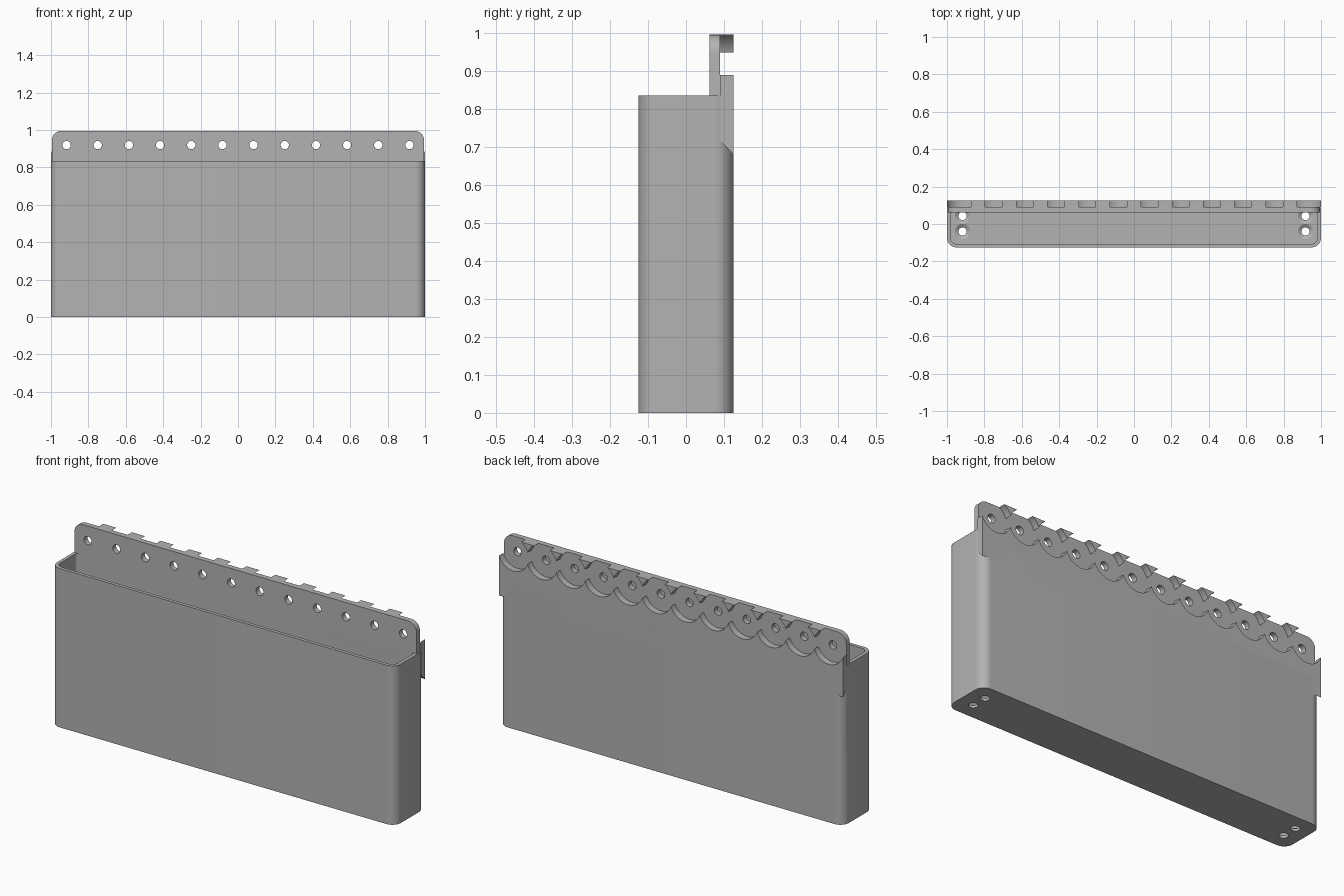
import bpy, bmesh
from math import pi, sin, cos, acos, asin, sqrt
from mathutils import Matrix, Vector

if "Cube" in bpy.data.objects:
    bpy.data.objects.remove(bpy.data.objects["Cube"])

# Main sizes
N, PITCH = 12, 1 / 6
HOLE_Z, HOLE_R, RECESS_R = 0.919, 0.022, 0.0885
RIM_Z, TOP_Z, FLOOR = 0.835, 0.995, 0.025
Y_FRONT, Y_WALL, Y_PLATE, Y_BACK = -0.125, 0.062, 0.09, 0.125
HOLES = [(i - (N - 1) / 2) * PITCH for i in range(N)]

gray = bpy.data.materials.new("gray plastic")
gray.use_nodes = True
gray.diffuse_color = (0.45, 0.45, 0.45, 1)
gray.node_tree.nodes["Principled BSDF"].inputs["Base Color"].default_value = (0.45, 0.45, 0.45, 1)


def make_object(name, bm):
    bmesh.ops.recalc_face_normals(bm, faces=bm.faces)
    mesh = bpy.data.meshes.new(name)
    bm.to_mesh(mesh)
    bm.free()
    mesh.materials.append(gray)
    obj = bpy.data.objects.new(name, mesh)
    bpy.context.collection.objects.link(obj)
    return obj


def prism(name, outline, low, high, axis="z"):
    """Extrude a 2D outline along z, or an x-z outline along y."""
    bm = bmesh.new()
    place = (lambda u, v, w: (u, v, w)) if axis == "z" else (lambda u, v, w: (u, w, v))
    face = bm.faces.new([bm.verts.new(place(u, v, low)) for u, v in outline])
    new = bmesh.ops.extrude_face_region(bm, geom=[face])["geom"]
    move = Vector(place(0, 0, high - low))
    bmesh.ops.translate(bm, vec=move, verts=[g for g in new if isinstance(g, bmesh.types.BMVert)])
    return make_object(name, bm)


def arc(cx, cy, r, start, end, steps):
    return [(cx + r * cos(start + (end - start) * k / steps),
             cy + r * sin(start + (end - start) * k / steps)) for k in range(steps + 1)]


def rounded_rect(x, low, high, r_low, r_high):
    """Symmetric rectangle, with a radius for its low and its high corners."""
    points = []
    for i, (sx, y, r) in enumerate([(1, high - r_high, r_high), (-1, high - r_high, r_high),
                                    (-1, low + r_low, r_low), (1, low + r_low, r_low)]):
        corner = arc(sx * (x - r), y, r, i * pi / 2, (i + 1) * pi / 2, 10)
        points += corner if r > 0 else corner[:1]
    return points


def cylinders(name, spots, r1, r2, depth, turn):
    bm = bmesh.new()
    for spot in spots:
        bmesh.ops.create_cone(bm, cap_ends=True, segments=32, radius1=r1, radius2=r2, depth=depth,
                              matrix=Matrix.Translation(spot) @ turn)
    return make_object(name, bm)


def cut(obj, cutter):
    mod = obj.modifiers.new("cut", "BOOLEAN")
    mod.operation, mod.solver, mod.object = "DIFFERENCE", "EXACT", cutter
    bpy.context.view_layer.objects.active = obj
    bpy.ops.object.modifier_apply(modifier=mod.name)
    bpy.data.objects.remove(cutter)


# Bin: rounded box with a cavity and a notch that the mounting strip fills
body = prism("bin_body", rounded_rect(1, Y_FRONT, Y_BACK, 0.05, 0.05), 0, RIM_Z)
cut(body, prism("cavity", rounded_rect(0.982, Y_FRONT + 0.018, Y_WALL, 0.035, 0.015), FLOOR, 1.2))
cut(body, prism("strip_notch", rounded_rect(1.2, Y_PLATE, 0.3, 0, 0), 0.77, 1.2))

# Countersunk screw holes through the floor
screws = [(sx * HOLES[-1], y) for sx in (-1, 1) for y in (-0.04, 0.043)]
flat = Matrix.Identity(4)
cut(body, cylinders("screw_holes", [(x, y, 0) for x, y in screws], HOLE_R, HOLE_R, 0.2, flat))
cut(body, cylinders("countersinks", [(x, y, FLOOR - 0.006) for x, y in screws],
                    HOLE_R - 0.002, 0.042, 0.014, flat))

# Upright plate with a row of through holes
plate = prism("mounting_plate", rounded_rect(0.995, 0.75, TOP_Z, 0, 0.05), Y_WALL, Y_PLATE, "y")
cut(plate, cylinders("plate_holes", [(x, Y_PLATE, HOLE_Z) for x in HOLES], HOLE_R, HOLE_R, 0.4,
                     Matrix.Rotation(pi / 2, 4, "X")))

# Scalloped strip on the back: its upper edge is a chain of arcs below the holes
half = acos(PITCH / 2 / RECESS_R)
edge = []
for x in HOLES:
    scallop = arc(x, HOLE_Z, RECESS_R, pi + half, 2 * pi - half, 24)
    edge += scallop[1:] if edge else scallop
edge[0], edge[-1] = (-1, edge[0][1]), (1, edge[-1][1])
strip = prism("scalloped_strip", [(-1, 0.68)] + edge + [(1, 0.68)], Y_PLATE, Y_BACK, "y")
for v in strip.data.vertices:
    if v.co.z < 0.7 and v.co.y < Y_PLATE + 0.01:
        v.co.z += 0.035

# Tabs between the holes, with concave sides that follow the recesses
top_angle = asin((TOP_Z - HOLE_Z) / RECESS_R)
tabs = [prism("upper_tab", arc(x, HOLE_Z, RECESS_R, top_angle, half, 12)
              + arc(x + PITCH, HOLE_Z, RECESS_R, pi - half, pi - top_angle, 12)[1:],
              Y_PLATE, Y_BACK, "y") for x in HOLES[:-1]]

# Smooth the curved walls and keep the edges crisp
for obj in [body, plate, strip] + tabs:
    bpy.ops.object.select_all(action="DESELECT")
    obj.select_set(True)
    bpy.context.view_layer.objects.active = obj
    bpy.ops.object.shade_smooth_by_angle(angle=pi / 6)
